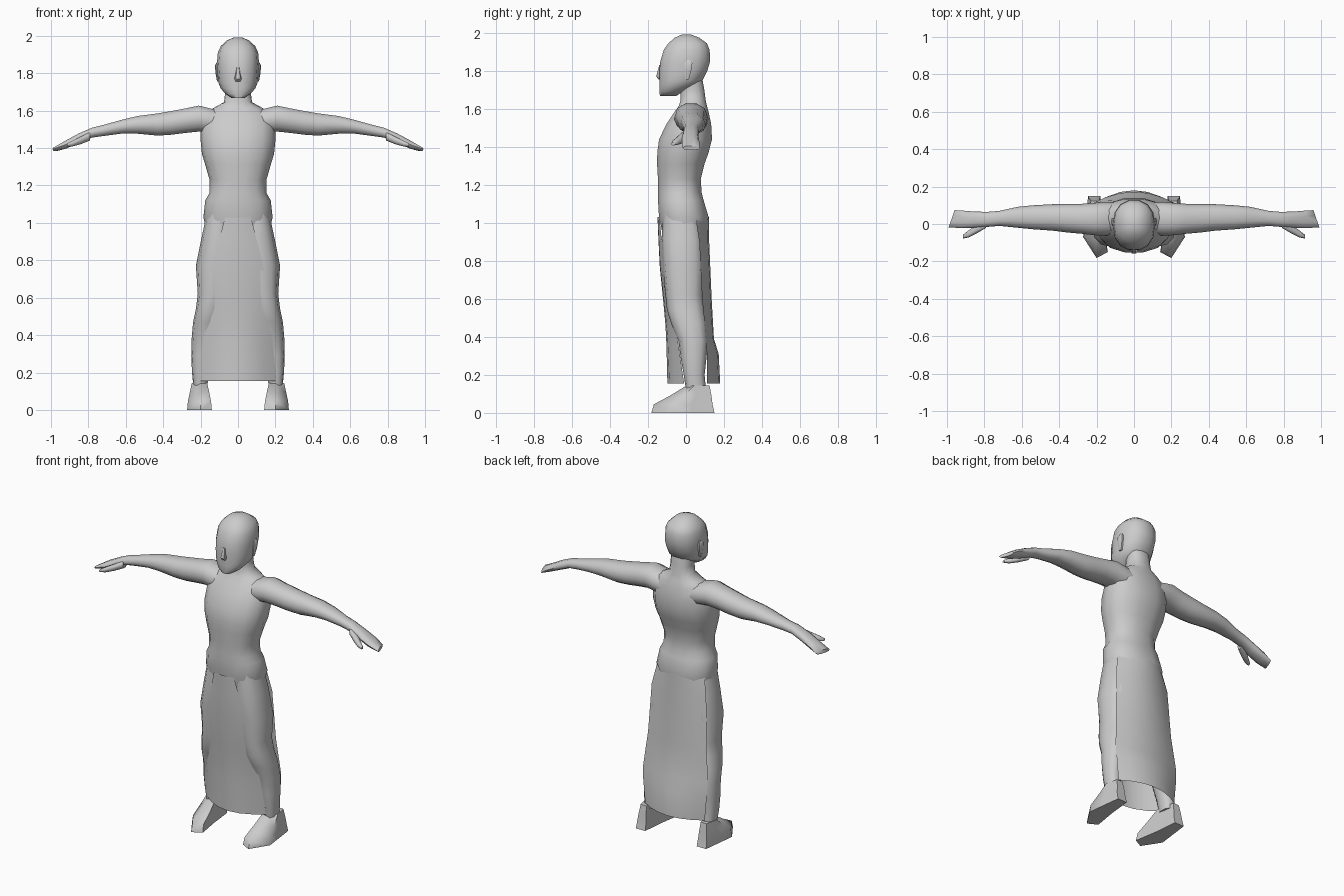
import bpy, bmesh, math
from mathutils import Vector

grey = bpy.data.materials.new("plain grey")
grey.diffuse_color = (0.6, 0.6, 0.6, 1)


def finish(name, bm, mirror=False, closed=True):
    if closed:
        bmesh.ops.recalc_face_normals(bm, faces=bm.faces)
    me = bpy.data.meshes.new(name)
    bm.to_mesh(me)
    bm.free()
    me.materials.append(grey)
    ob = bpy.data.objects.new(name, me)
    bpy.context.collection.objects.link(ob)
    bpy.ops.object.select_all(action='DESELECT')
    ob.select_set(True)
    bpy.context.view_layer.objects.active = ob
    bpy.ops.object.shade_smooth_by_angle(angle=math.radians(55))
    if mirror:
        mod = ob.modifiers.new("mirror", 'MIRROR')
        mod.use_mirror_merge = False
    return ob


def loft(name, rings, mirror=False):
    bm = bmesh.new()
    rows = [[bm.verts.new(p) for p in r] for r in rings]
    n = len(rows[0])
    for a, b in zip(rows, rows[1:]):
        for i in range(n):
            j = (i + 1) % n
            bm.faces.new((a[i], a[j], b[j], b[i]))
    bm.faces.new(rows[0][::-1])
    bm.faces.new(rows[-1])
    return finish(name, bm, mirror)


def oval(a0, a1, b0, b1, n, power=2.3):
    pts = []
    for i in range(n):
        t = 2 * math.pi * i / n
        c, s = math.cos(t), math.sin(t)
        u = math.copysign(abs(c) ** (2 / power), c)
        v = math.copysign(abs(s) ** (2 / power), s)
        pts.append(((a0 + a1) / 2 + (a1 - a0) / 2 * u,
                    (b0 + b1) / 2 + (b1 - b0) / 2 * v))
    return pts


def flat_ring(z, x0, x1, y0, y1, n=12):
    return [Vector((x, y, z)) for x, y in oval(x0, x1, y0, y1, n)]


def arm_ring(x, y0, y1, z0, z1, skew=0.0):
    return [Vector((x - skew * y, y, z)) for y, z in oval(y0, y1, z0, z1, 10)]


def sheet(name, rows, flip):
    # curved cloth: each row is height, half width, centre y, edge y
    bm = bmesh.new()
    us = [-1, -0.7, -0.35, 0, 0.35, 0.7, 1]
    grid = [[bm.verts.new((w * u, yc + (ye - yc) * u * u, z)) for u in us]
            for z, w, yc, ye in rows]
    for a, b in zip(grid, grid[1:]):
        for i in range(len(us) - 1):
            f = (a[i], b[i], b[i + 1], a[i + 1])
            bm.faces.new(f[::-1] if flip else f)
    return finish(name, bm, closed=False)


# torso and neck: height, half width, front y, back y
torso = [(0.94, .165, -.125, .095), (1.03, .185, -.145, .122),
         (1.12, .175, -.15, .095), (1.16, .152, -.15, .085),
         (1.23, .152, -.15, .08), (1.31, .175, -.155, .10),
         (1.37, .193, -.154, .122), (1.44, .2, -.145, .14),
         (1.52, .2, -.105, .135), (1.58, .18, -.065, .122),
         (1.615, .13, -.04, .112), (1.645, .075, -.03, .105),
         (1.70, .068, -.03, .098), (1.77, .07, -.03, .085)]
loft("torso", [flat_ring(z, -w, w, f, b, 14) for z, w, f, b in torso])

# head
head = [(1.668, .035, -.138, -.05), (1.69, .068, -.142, -.015),
        (1.72, .093, -.142, .05), (1.75, .105, -.143, .09),
        (1.80, .11, -.143, .115), (1.85, .113, -.138, .13),
        (1.91, .108, -.12, .127), (1.945, .092, -.095, .112),
        (1.975, .06, -.06, .07), (1.99, .025, -.025, .03)]
loft("head", [flat_ring(z, -w, w, f, b, 14) for z, w, f, b in head])

# nose and ears
loft("nose", [flat_ring(z, -w, w, f, -.11, 6) for z, w, f in
              [(1.755, .018, -.146), (1.77, .022, -.16), (1.83, .01, -.143)]])
loft("ear", [flat_ring(z, .095, x, f, b, 6) for z, x, f, b in
             [(1.755, .112, -.005, .015), (1.80, .12, -.012, .03),
              (1.84, .124, -.01, .036), (1.857, .115, .005, .028)]], True)

# arms running into flat hands: x, front y, back y, bottom z, top z
arm = [(.08, -.05, .115, 1.47, 1.60), (.15, -.062, .118, 1.48, 1.615),
       (.21, -.06, .113, 1.485, 1.63), (.28, -.052, .108, 1.478, 1.615),
       (.36, -.045, .108, 1.468, 1.60), (.43, -.036, .106, 1.464, 1.588),
       (.54, -.028, .10, 1.475, 1.573), (.62, -.02, .092, 1.476, 1.553),
       (.72, -.01, .07, 1.463, 1.525), (.78, -.015, .065, 1.455, 1.51),
       (.85, -.02, .066, 1.425, 1.48), (.92, -.022, .072, 1.396, 1.442)]
loft("arm", [arm_ring(*r) for r in arm]
     + [arm_ring(.985, -.018, .074, 1.383, 1.406, .35)], True)

# thumbs
loft("thumb", [arm_ring(.79, -.02, .02, 1.44, 1.488),
               arm_ring(.84, -.05, .0, 1.42, 1.462),
               arm_ring(.885, -.072, -.035, 1.408, 1.44),
               arm_ring(.915, -.078, -.058, 1.408, 1.424)], True)

# legs: height, inner x, outer x, front y, back y
leg = [(1.06, .02, .165, -.12, .07), (.92, .008, .195, -.128, .095),
       (.77, .015, .225, -.122, .10), (.62, .05, .215, -.108, .09),
       (.54, .07, .225, -.10, .098), (.47, .085, .24, -.078, .11),
       (.38, .105, .248, -.04, .115), (.29, .13, .25, -.028, .108),
       (.20, .155, .246, -.012, .098), (.12, .165, .238, .0, .105)]
loft("leg", [flat_ring(*r) for r in leg], True)

# feet: sole outline, low rim, instep and ankle
sole = [(.18, .15), (.245, .15), (.26, .03), (.272, -.07),
        (.20, -.182), (.14, -.15), (.165, .0)]
foot = []
for z, sx, ymul, ymid in [(0, 1, 1, 0), (.045, .94, .93, 0),
                          (.09, .8, .66, .035), (.145, .62, .36, .07)]:
    foot.append([Vector((.205 + (x - .205) * sx, ymid + y * ymul, z))
                 for x, y in sole])
loft("foot", foot, True)

# long cloth hanging in front and behind
sheet("front_cloth", [(1.03, .07, -.15, -.14), (.91, .10, -.145, -.128),
                      (.77, .135, -.138, -.12), (.57, .165, -.118, -.085),
                      (.46, .178, -.108, -.06), (.36, .187, -.103, -.04),
                      (.155, .205, -.098, -.01)], False)
sheet("back_cloth", [(1.03, .165, .122, .05), (.90, .19, .122, .07),
                     (.60, .205, .135, .085), (.39, .225, .147, .105),
                     (.31, .222, .172, .11), (.155, .208, .18, .11)], True)
